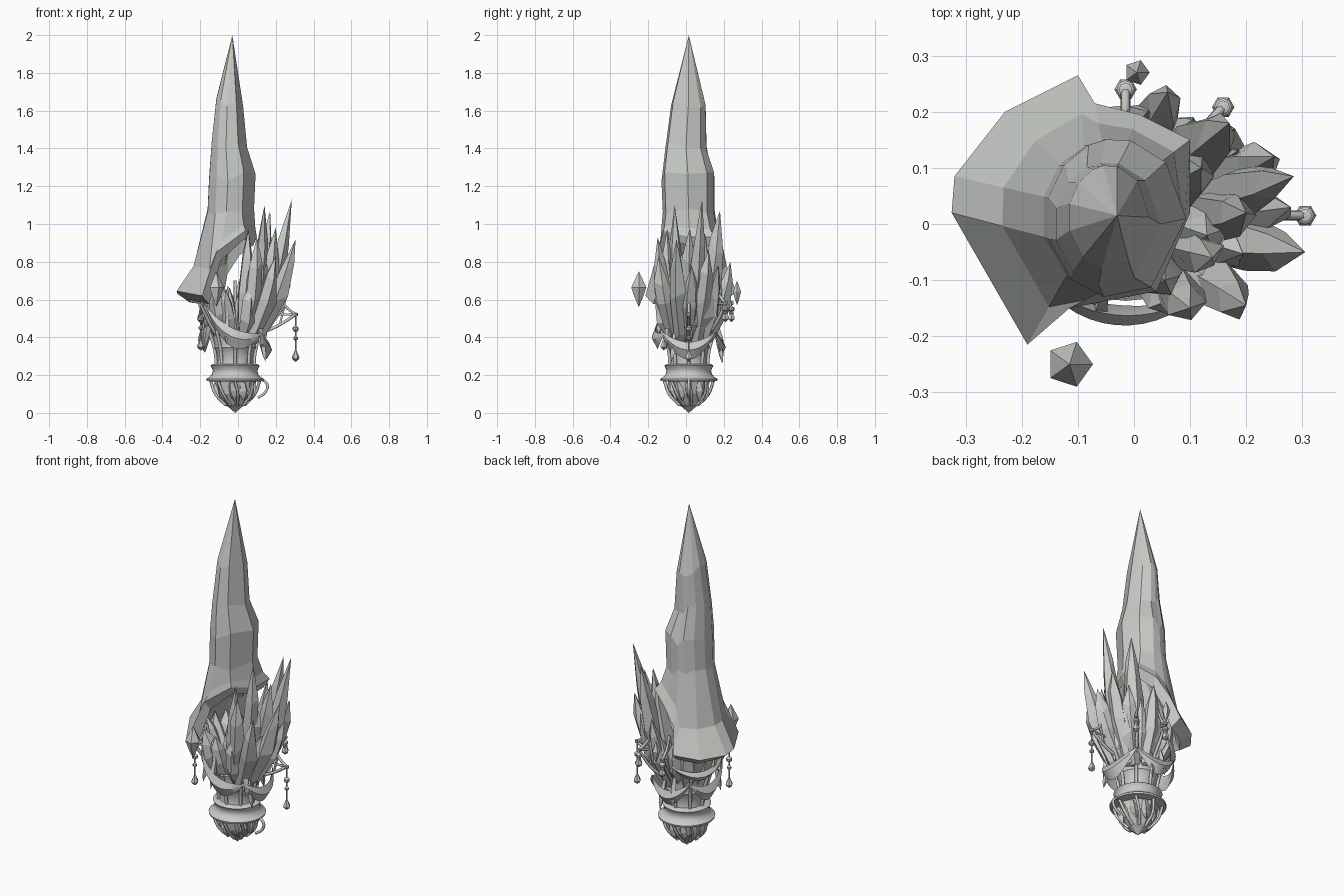
import bpy, bmesh, math, random
from math import sin, cos, pi, radians
from mathutils import Vector

random.seed(4)
cube = bpy.data.objects.get("Cube")
if cube:
    bpy.data.objects.remove(cube)

stone = bpy.data.materials.new("pale_grey_stone")
stone.use_nodes = True
GREY = (0.58, 0.6, 0.57, 1)
stone.diffuse_color = GREY
stone.node_tree.nodes["Principled BSDF"].inputs["Base Color"].default_value = GREY

AXIS = Vector((-0.015, 0.015, 0))


def polar(angle, r, z):
    a = radians(angle)
    return AXIS + Vector((r * cos(a), r * sin(a), z))


def make(name, bm, smooth=False):
    bmesh.ops.recalc_face_normals(bm, faces=bm.faces)
    mesh = bpy.data.meshes.new(name)
    bm.to_mesh(mesh)
    bm.free()
    mesh.materials.append(stone)
    obj = bpy.data.objects.new(name, mesh)
    bpy.context.collection.objects.link(obj)
    if smooth:
        bpy.ops.object.select_all(action='DESELECT')
        obj.select_set(True)
        bpy.context.view_layer.objects.active = obj
        bpy.ops.object.shade_smooth_by_angle(angle=radians(40))


def loft(bm, rings):
    """Skin a list of rings; a ring of one point becomes a tip."""
    rows = [[bm.verts.new(p) for p in ring] for ring in rings]
    for a, b in zip(rows, rows[1:]):
        n = max(len(a), len(b))
        for i in range(n):
            j = (i + 1) % n
            if len(a) == 1:
                bm.faces.new((a[0], b[i], b[j]))
            elif len(b) == 1:
                bm.faces.new((a[i], a[j], b[0]))
            else:
                bm.faces.new((a[i], a[j], b[j], b[i]))
    return rows


def lathe(name, profile, sides=32, centre=AXIS, smooth=True):
    bm = bmesh.new()
    rings = []
    for r, z in profile:
        n = sides if r else 1
        rings.append([centre + Vector((r * cos(2 * pi * i / sides),
                                       r * sin(2 * pi * i / sides), z)) for i in range(n)])
    loft(bm, rings)
    make(name, bm, smooth)


def shard(bm, base, tip, r, sides=5, bend=0.0):
    """Faceted crystal: swelling body, long point, optional outward bow."""
    base, tip = Vector(base), Vector(tip)
    axis = (tip - base).normalized()
    u = axis.orthogonal().normalized()
    v = axis.cross(u)
    out = Vector((tip.x - base.x, tip.y - base.y, 0)).normalized() * bend
    turn = random.uniform(0, pi)
    rings = [[base]]
    for t, k in ((0.08, 0.6), (0.45, 1), (0.74, 0.72)):
        ring = []
        for i in range(sides):
            a = turn + 2 * pi * i / sides
            rr = r * k * random.uniform(0.75, 1.2)
            lift = t + random.uniform(-0.06, 0.06)
            ring.append(base.lerp(tip, lift) + (u * cos(a) + v * sin(a)) * rr
                        + out * sin(pi * t))
        rings.append(ring)
    loft(bm, rings + [[tip]])


def tube(name, points, r):
    curve = bpy.data.curves.new(name, 'CURVE')
    curve.dimensions = '3D'
    curve.bevel_depth, curve.bevel_resolution = r, 1
    curve.resolution_u = 5
    curve.use_fill_caps = True
    sp = curve.splines.new('BEZIER')
    sp.bezier_points.add(len(points) - 1)
    for bp, p in zip(sp.bezier_points, points):
        bp.co = p
        bp.handle_left_type = bp.handle_right_type = 'AUTO'
    curve.materials.append(stone)
    obj = bpy.data.objects.new(name, curve)
    bpy.context.collection.objects.link(obj)


# Tall hollow spire flaring into a hood, arched open at front and back
COLUMNS = (0, 45, 78, 98, 113, 138, 165, 195, 230, 260, 300)
rim = [Vector(p) for p in (
    (.1, .02, .93), (.1, .15, .93), (.01, .195, .88), (-.07, .215, .78), (-.1, .265, .64),
    (-.23, .2, .62), (-.32, .085, .63), (-.325, .02, .645), (-.19, -.215, .62),
    (-.115, -.15, .85), (.04, -.12, .965))]
rings = [[Vector((-.03, .015, 2))]]
for z, cx, cy, rx, ry in ((1.64, -.045, .012, .072, .093), (1.42, -.047, 0, .095, .11),
                          (1.25, -.032, .01, .125, .142), (1.06, -.04, .013, .125, .138)):
    rings.append([Vector((cx + rx * cos(radians(a)), cy + ry * sin(radians(a)),
                          z + random.uniform(-.03, .03))) for a in COLUMNS])
shoulder = []
for t, p in zip(rings[-1], rim):
    q = t.lerp(p, 0.45)
    q.z = t.z + (p.z - t.z) * 0.68
    shoulder.append(q)
inner = [Vector((p.x * 0.8, p.y * 0.8, p.z - 0.045)) for p in rim]
vault = [Vector((p.x * 0.75, p.y * 0.75, p.z)) for p in shoulder]
bm = bmesh.new()
loft(bm, rings + [shoulder, rim, inner, vault, [Vector((-.03, .01, 1.05))]])
make("spire_hood", bm)

# Crystal cluster leaning out to the left side: tip, thickness
bm = bmesh.new()
for tip, r in (((.285, .085, 1.13), .05), ((.14, -.06, 1.1), .045), ((.305, -.05, .92), .05),
               ((.17, .18, 1.07), .05), ((.2, -.145, .83), .055), ((.06, .235, .8), .045),
               ((.1, -.15, .93), .045), ((.25, .12, .86), .05), ((.055, -.1, .97), .045),
               ((.2, .02, .98), .055), ((.12, .1, .95), .055), ((.28, .03, .78), .045),
               ((.13, -.02, .85), .065), ((.18, .17, .78), .05)):
    shard(bm, (tip[0] * .3, tip[1] * .45, .36), tip, r, bend=.018)
# Low broad crystals filling the foot of the cluster
for a, r, z in ((-62, .17, .68), (-40, .2, .66), (-18, .22, .7), (8, .21, .66),
                (30, .23, .7), (55, .21, .72), (78, .19, .7)):
    shard(bm, polar(a, .07, .36), polar(a, r, z), .05, bend=.02)
make("crystal_cluster", bm)

# Broad crystals fanning out as a bowl beneath the hood
bm = bmesh.new()
for i in range(8):
    a = 102 + i * 21
    shard(bm, polar(a, .07, .38), polar(a, .185 if i < 7 else .14, random.uniform(.64, .72)),
          .055, bend=.015)
for i in range(6):
    a = i * 60
    shard(bm, polar(a, .03, .34), polar(a, .06, random.uniform(.58, .68)), .04)
make("hood_bowl_crystals", bm)

# Small shards hanging from the cup
bm = bmesh.new()
for a, z in ((-30, .27), (75, .26), (100, .3), (205, .33), (255, .36), (320, .34)):
    shard(bm, polar(a, .15, z + .17), polar(a, .185, z), .018, 4)
make("hanging_shards", bm)

# Turned collar and cup
lathe("collar", ((0, .165), (.12, .165), (.15, .17), (.152, .18), (.135, .19), (.122, .205),
                 (.118, .225), (.125, .24), (.13, .25), (.118, .258), (0, .258)))
lathe("cup", ((0, .25), (.098, .255), (.094, .28), (.102, .33), (.112, .345), (.108, .36),
              (.125, .43), (.1, .43), (0, .38)), 16)

# Cup posts
for i in range(8):
    a = i * 45
    tube("cup_post", [polar(a, .1, .25), polar(a, .108, .33), polar(a, .14, .44)], .009)

# Pointed lower crystal with a cage of ribs
lathe("lower_crystal", ((0, .165), (.11, .165), (.095, .1), (.055, .045), (0, .005)), 8,
      smooth=False)
bm = bmesh.new()
for i in range(10):
    a = i * 36 + random.uniform(-6, 6)
    shard(bm, polar(a, .1, .17), polar(a + 12, .08, .06), .026, 4)
make("lower_shards", bm)
for i in range(8):
    a = i * 45
    tube("cage_rib", [polar(a, .13, .17), polar(a + 8, .105, .1), polar(a + 14, .05, .04)], .008)
lathe("bottom_point", ((0, .065), (.052, .052), (.05, .044), (0, 0)), 8, smooth=False)
tube("under_scroll", [polar(0, .12, .08), polar(0, .16, .11), polar(0, .17, .15),
                      polar(0, .14, .18)], .008)


# Crescent drapes between the brackets
def swag(name, a0, z0, a1, z1, sag, width, r=.19):
    bm = bmesh.new()
    steps, rings = 14, []
    for i in range(steps + 1):
        t = i / steps
        a = a0 + (a1 - a0) * t
        s = sin(pi * t)
        z = z0 + (z1 - z0) * t - sag * s
        w = .008 + width * s ** .8
        rings.append([polar(a, r - .012 * s, z), polar(a, r + .006 * s, z - w * .45),
                      polar(a, r - .025 * s, z - w), polar(a, r - .03 * s, z - w * .5)])
    rows = loft(bm, rings)
    bm.faces.new(rows[0])
    bm.faces.new(rows[-1])
    make(name, bm, True)


swag("swag_left", -48, .43, 48, .43, .055, .085)
swag("swag_back", 48, .43, 130, .44, .05, .08)
swag("swag_right", 130, .44, 215, .52, .06, .09)
swag("swag_front", 215, .57, 315, .42, .045, .095)
swag("upper_swag_right", 100, .54, 210, .57, .05, .05, .195)
swag("upper_swag_left", -40, .5, 40, .5, .03, .03, .17)

# Curved openwork arms, each with a hung string of beads
for a, reach, z, drop in ((0, .32, .52, .25), (48, .26, .58, .1),
                          (90, .225, .58, .1), (216, .225, .57, .24)):
    tube("arm_lower", [polar(a, .13, .42), polar(a, reach * .7, .46), polar(a, reach, z)], .009)
    tube("arm_upper", [polar(a, reach * .72, z + .12), polar(a, reach * .82, z + .05),
                       polar(a, reach, z)], .008)
    tube("arm_back", [polar(a, .13, .42), polar(a, reach * .62, z), polar(a, reach * .72, z + .12)],
         .008)
    tube("arm_strut", [polar(a, reach * .74, .47), polar(a, reach * .82, z + .05)], .006)
    tube("arm_cross", [polar(a, reach * .62, z), polar(a, reach, z)], .006)
    foot = polar(a, reach, z)
    lathe("arm_cap", ((0, .012), (.012, .008), (.012, -.006), (0, -.01)), 8, foot)
    tube("pendant_cord", [foot, foot - Vector((0, 0, drop - .03))], .004)
    for f, r in ((.3, .016), (.5, .012)):
        c = foot - Vector((0, 0, drop * f))
        lathe("bead", ((0, r * 1.3), (r, r * .4), (r, -r * .4), (0, -r * 1.3)), 8, c)
    c = foot - Vector((0, 0, drop))
    lathe("pendant_drop", ((0, .07), (.02, .025), (.018, .015), (0, 0)), 6, c, False)

# Tall thin staff behind the left arm
tube("left_staff", [polar(0, .16, .4), polar(0, .18, .56), polar(0, .2, .76)], .007)

# Floating crystals
for x, y, z, r, h in ((-.115, -.25, .655, .042, .095), (.005, .27, .635, .023, .065)):
    lathe("floating_crystal", ((0, h), (r, h * .1), (r * .6, -h * .4), (0, -h)), 5,
          Vector((x, y, z)), False)
